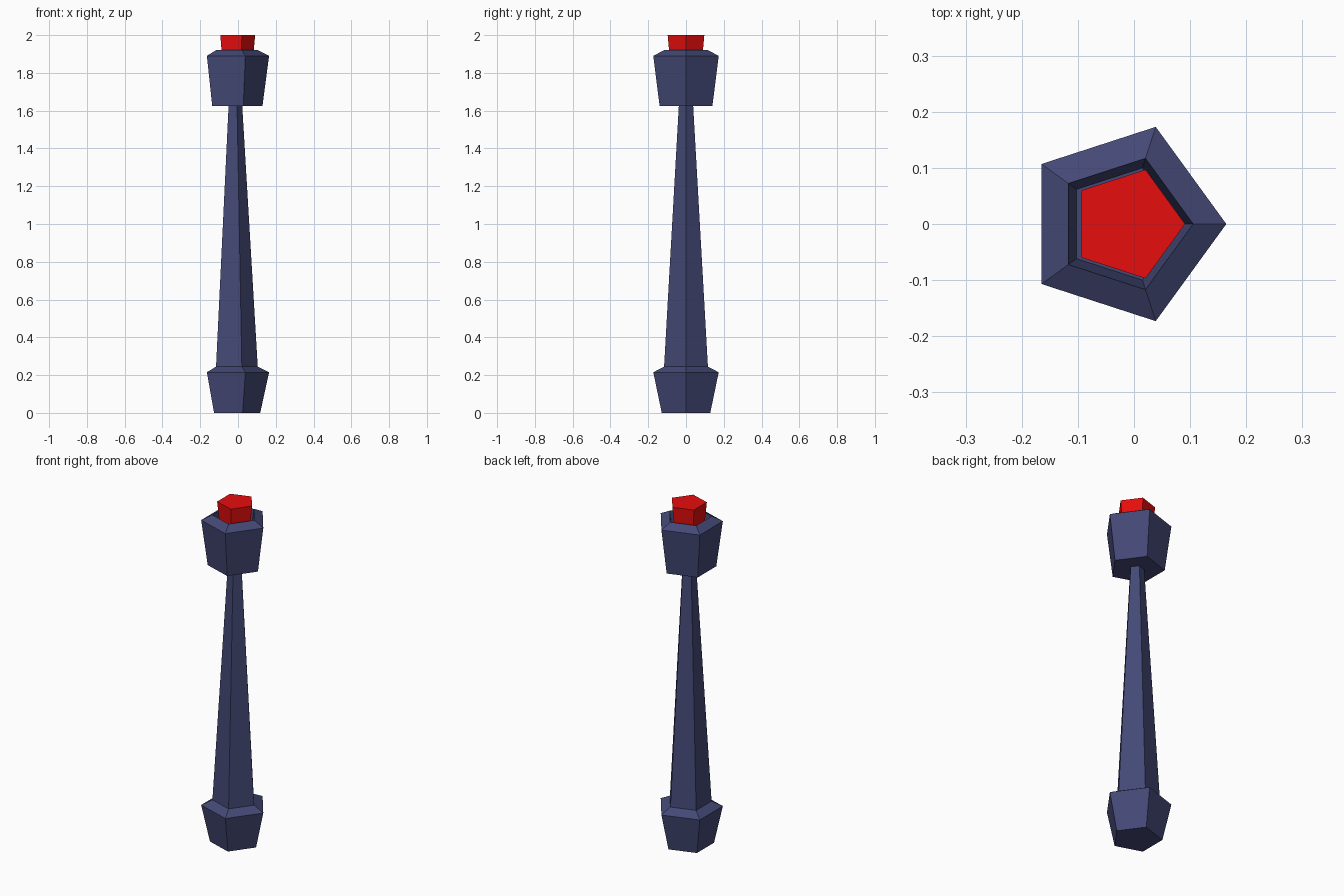
import bpy, bmesh, math

if "Cube" in bpy.data.objects:
    bpy.data.objects.remove(bpy.data.objects["Cube"])

AXIS_X = -0.0175  # pentagon axis, so the outline is centred on x = 0
SIDES = 5


def paint(name, rgb):
    m = bpy.data.materials.new(name)
    m.diffuse_color = (*rgb, 1.0)
    m.use_nodes = True
    m.node_tree.nodes["Principled BSDF"].inputs["Base Color"].default_value = m.diffuse_color
    return m


def stack(name, profile, material, x=AXIS_X):
    """Closed pentagonal solid lofted through (radius, z) rings."""
    bm = bmesh.new()
    rings = []
    for r, z in profile:
        angles = [2 * math.pi * i / SIDES for i in range(SIDES)]
        rings.append([bm.verts.new((x + r * math.cos(a), r * math.sin(a), z))
                      for a in angles])
    for low, high in zip(rings, rings[1:]):
        for i in range(SIDES):
            j = (i + 1) % SIDES
            bm.faces.new((low[i], low[j], high[j], high[i]))
    bm.faces.new(rings[0][::-1])
    bm.faces.new(rings[-1])
    bmesh.ops.recalc_face_normals(bm, faces=bm.faces)
    mesh = bpy.data.meshes.new(name)
    bm.to_mesh(mesh)
    bm.free()
    mesh.materials.append(material)
    obj = bpy.data.objects.new(name, mesh)
    bpy.context.collection.objects.link(obj)
    return obj


blue = paint("dark_blue", (0.058, 0.066, 0.18))
red = paint("red", (0.8, 0.004, 0.004))

# Foot, tapering shaft and cupped head in one continuous body
stack("post", [
    (0.135, 0.0), (0.182, 0.215), (0.122, 0.245),   # foot
    (0.040, 1.625),                                 # shaft
    (0.147, 1.625), (0.182, 1.89), (0.123, 1.92),   # head
    (0.105, 1.80),                                  # recess in the head
], blue)

# Red core standing in the recess
stack("core", [(0.083, 1.80), (0.102, 2.0)], red, x=-0.011)
